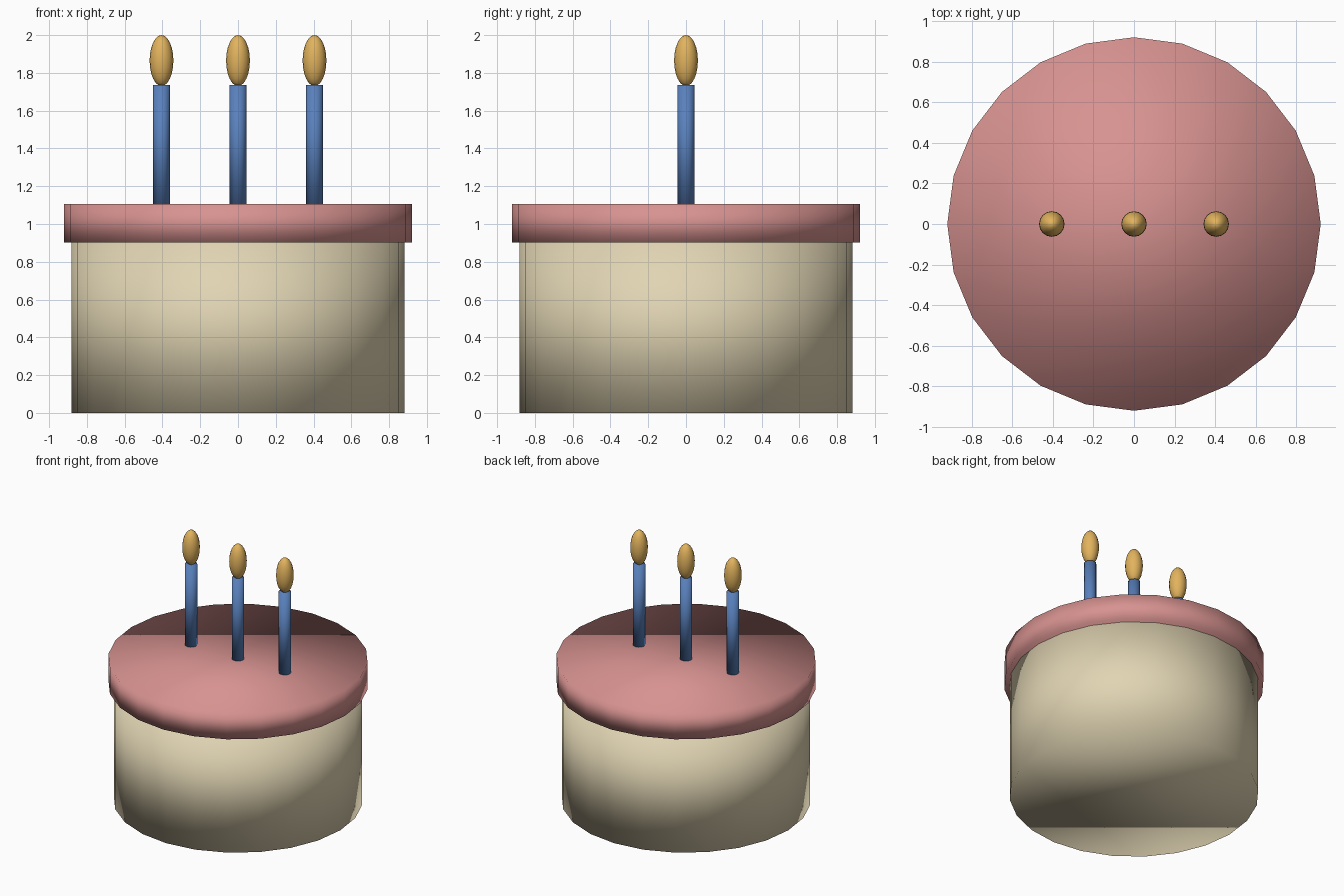
import bpy

if "Cube" in bpy.data.objects:
    bpy.data.objects.remove(bpy.data.objects["Cube"])


def material(name, rgb):
    m = bpy.data.materials.new(name)
    m.diffuse_color = (*rgb, 1.0)
    m.use_nodes = True
    m.node_tree.nodes["Principled BSDF"].inputs["Base Color"].default_value = m.diffuse_color
    return m


SPONGE = material("cream_sponge", (0.75, 0.66, 0.45))
ICING = material("pink_icing", (0.68, 0.29, 0.28))
WAX = material("blue_wax", (0.10, 0.22, 0.51))
FLAME = material("amber_flame", (0.76, 0.45, 0.11))


def finish(name, mat):
    ob = bpy.context.object
    ob.name = name
    ob.data.materials.append(mat)
    bpy.ops.object.shade_smooth()
    return ob


def cylinder(name, mat, radius, z0, z1, sides, x=0.0):
    bpy.ops.mesh.primitive_cylinder_add(
        vertices=sides, radius=radius, depth=z1 - z0, location=(x, 0, (z0 + z1) / 2))
    return finish(name, mat)


def ellipsoid(name, mat, radius, z0, z1, x):
    bpy.ops.mesh.primitive_uv_sphere_add(
        segments=16, ring_count=12, radius=1, location=(x, 0, (z0 + z1) / 2))
    bpy.context.object.scale = (radius, radius, (z1 - z0) / 2)
    bpy.ops.object.transform_apply(location=False, rotation=False, scale=True)
    return finish(name, mat)


# Cake body and overhanging icing slab
cylinder("cake_body", SPONGE, 0.882, 0.0, 0.902, 24)
cylinder("icing_top", ICING, 0.92, 0.902, 1.105, 24)

# Row of three candles with flames
for side, x in (("left", -0.405), ("middle", 0.0), ("right", 0.405)):
    cylinder(f"candle_{side}", WAX, 0.044, 1.105, 1.737, 12, x)
    ellipsoid(f"flame_{side}", FLAME, 0.063, 1.73, 2.0, x)
